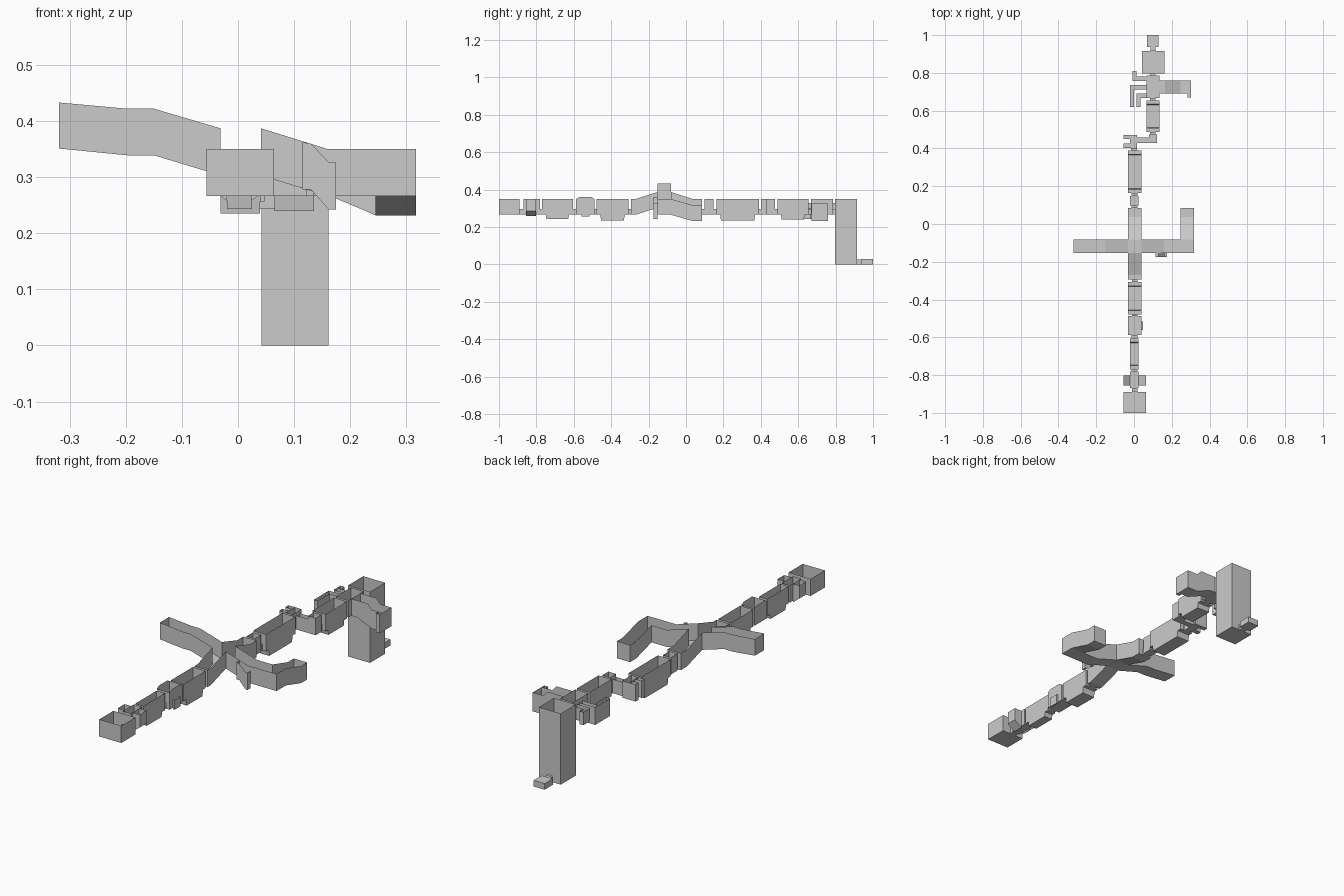
import bpy, bmesh

if "Cube" in bpy.data.objects:
    bpy.data.objects.remove(bpy.data.objects["Cube"])

F, T, D = .266, .35, .03   # usual floor height, wall top, doorway size


def finish(name, quads):
    bm = bmesh.new()
    for q in quads:
        bm.faces.new([bm.verts.new(p) for p in q])
    bmesh.ops.remove_doubles(bm, verts=bm.verts, dist=.0002)
    bmesh.ops.recalc_face_normals(bm, faces=bm.faces)
    me = bpy.data.meshes.new(name)
    bm.to_mesh(me)
    bm.free()
    ob = bpy.data.objects.new(name, me)
    bpy.context.collection.objects.link(ob)
    return ob


def hall(name, axis, a, b, stations, ends='dd', door=None, roof=False, sides=None):
    """Open-topped room between a and b, running along an axis through (s, floor, top) stations.
    ends: d = doorway, w = wall, o = open. sides: {0 or 1: doorway start} on the side walls."""
    def P(c, s, z):
        return (c, s, z) if axis == 'y' else (s, c, z)
    sides = sides or {}
    door = (a + b) / 2 if door is None else door
    q = []
    for (s, f, t), (s2, f2, t2) in zip(stations, stations[1:]):
        q.append([P(a, s, f), P(b, s, f), P(b, s2, f2), P(a, s2, f2)])
        if roof:
            q.append([P(a, s, t), P(b, s, t), P(b, s2, t2), P(a, s2, t2)])
        for i, c in enumerate((a, b)):
            if i in sides:
                d = sides[i]
                e = d + D
                for u, v, lo in ((s, d, f), (d, e, f + D), (e, s2, f)):
                    q.append([P(c, u, lo), P(c, v, lo), P(c, v, t), P(c, u, t)])
            else:
                q.append([P(c, s, f), P(c, s2, f2), P(c, s2, t2), P(c, s, t)])
    for kind, (s, f, t) in zip(ends, (stations[0], stations[-1])):
        if kind == 'w':
            q.append([P(a, s, f), P(b, s, f), P(b, s, t), P(a, s, t)])
        elif kind == 'd':
            l, r = door - D / 2, door + D / 2
            for u, v, lo in ((a, l, f), (l, r, f + D), (r, b, f)):
                q.append([P(u, s, lo), P(v, s, lo), P(v, s, t), P(u, s, t)])
    return finish(name, q)


def flat(s0, s1, f=F, t=T):
    return [(s0, f, t), (s1, f, t)]


def sunken(s0, s1, low=.238, near=.02, far=.025):
    return [(s0, F, T), (s0 + near, F, T), (s0 + near + .004, low, T),
            (s1 - far, low, T), (s1 - far + .004, F, T), (s1, F, T)]


# Southern rooms
hall('start_room', 'y', -.056, .064, flat(-1, -.89), 'wd')
hall('side_bay_room', 'y', -.02, .024, flat(-.868, -.78))
for i, (x0, x1) in enumerate(((-.056, -.02), (.064, .024))):
    hall(f'side_bay_{i}', 'x', -.855, -.803, [(x0, .287, T), (x1, .258, T)], 'wo')
hall('narrow_sunken_room', 'y', -.02, .025, sunken(-.77, -.605, .243))
hall('square_room', 'y', -.031, .039,
     [(-.588, F, T), (-.57, F, .36), (-.505, F, .36), (-.488, F, T)])
hall('square_room_alcove', 'x', -.56, -.515, flat(.039, .047, .257, .305), 'ow')
hall('south_sunken_room', 'y', -.031, .039, sunken(-.478, -.307, .235))

# Raised crossing with sloping arms
finish('crossing_floor', [[(-.031, -.153, .303), (.041, -.153, .303),
                           (.041, -.081, .303), (-.031, -.081, .303)]])
hall('south_ramp', 'y', -.031, .041,
     [(-.294, F, T), (-.27, F, T), (-.153, .303, .387)], 'do')
hall('north_ramp', 'y', -.031, .041,
     [(-.081, .303, .387), (.038, F, T), (.085, F, T)], 'od')
hall('west_arm', 'x', -.153, -.081,
     [(-.319, .351, .433), (-.198, .339, .422), (-.15, .339, .422), (-.031, .303, .387)], 'wo')
hall('east_arm', 'x', -.153, -.081,
     [(.041, .303, .387), (.16, F, T), (.245, F, T)], 'oo')
finish('east_corner', [
    [(.245, -.153, F), (.317, -.153, F), (.317, -.081, F), (.245, -.081, F)],
    [(.245, -.153, F), (.317, -.153, F), (.317, -.153, T), (.245, -.153, T)],
    [(.317, -.153, F), (.317, -.081, F), (.317, -.081, T), (.317, -.153, T)]])
hall('east_leg', 'y', .245, .317,
     [(-.081, F, T), (.038, .232, .316), (.085, .232, .316)], 'ow')
hall('arm_steps', 'x', -.175, -.153,
     [(.115, .278, .362), (.13, .278, .36), (.162, .242, .326), (.175, .242, .326)], 'ww')

# Northern rooms
hall('small_room', 'y', -.021, .023, flat(.098, .147))
hall('north_sunken_room', 'y', -.031, .039, sunken(.163, .39, .235))
hall('corner_room', 'y', -.02, .016, flat(.402, .472), 'dw', sides={1: .43})
hall('corner_room_bay', 'x', .402, .425, flat(-.056, -.02), 'wo')
hall('corner_room_bay_2', 'x', .45, .472, flat(-.056, -.02), 'wo')
hall('bend_corridor', 'x', .43, .458, flat(.016, .08, F, .335), 'oo')
hall('bend_room', 'y', .08, .122, flat(.43, .475), 'wd')
hall('far_sunken_room', 'y', .065, .135, sunken(.488, .655, .24))
hall('junction_room', 'y', .065, .135, flat(.668, .785), sides={0: .705, 1: .715})

# Junction side passages
hall('east_passage', 'x', .69, .76,
     [(.135, F, T), (.165, F, T), (.222, .242, T), (.245, .232, .325), (.303, .232, .325)], 'dw')
hall('east_passage_end', 'y', .283, .303, flat(.67, .69, .232, .325), 'wo')
hall('west_passage', 'x', .712, .737, flat(-.021, .065, .243, .33), 'wo')
hall('west_passage_leg', 'y', -.021, 0, flat(.62, .712, .243, .33), 'wo')
hall('inner_passage', 'x', .668, .69, flat(.012, .065, .243, .3), 'wo')
hall('inner_passage_leg', 'y', .012, .034, flat(.62, .668, .243, .3), 'wo')
hall('upper_passage', 'x', .757, .782, flat(-.008, .065, F, .33), 'wo')
hall('upper_passage_end', 'y', -.008, .014, flat(.782, .81, F, .33), 'ow')

# Deep shaft and exit
hall('deep_shaft', 'y', .042, .161, flat(.797, .915, 0, T), 'wd')
hall('exit_room', 'y', .07, .13, flat(.937, 1, 0, .03), 'ow', roof=True)
hall('exit_passage', 'y', .087, .115, flat(.915, .937, 0, .026), 'oo', roof=True)

# Low covered links between the rooms
LINKS = [(.004, -.89, -.868), (.003, -.78, -.77), (.003, -.605, -.588), (.004, -.488, -.478),
         (.004, -.307, -.294), (.003, .085, .098), (.003, .147, .163), (.0, .39, .402),
         (.1, .475, .488), (.1, .655, .668), (.1, .785, .797)]
for i, (x, y0, y1) in enumerate(LINKS):
    hall(f'doorway_link_{i}', 'y', x - D / 2, x + D / 2, flat(y0, y1, F, F + D), 'oo', roof=True)
